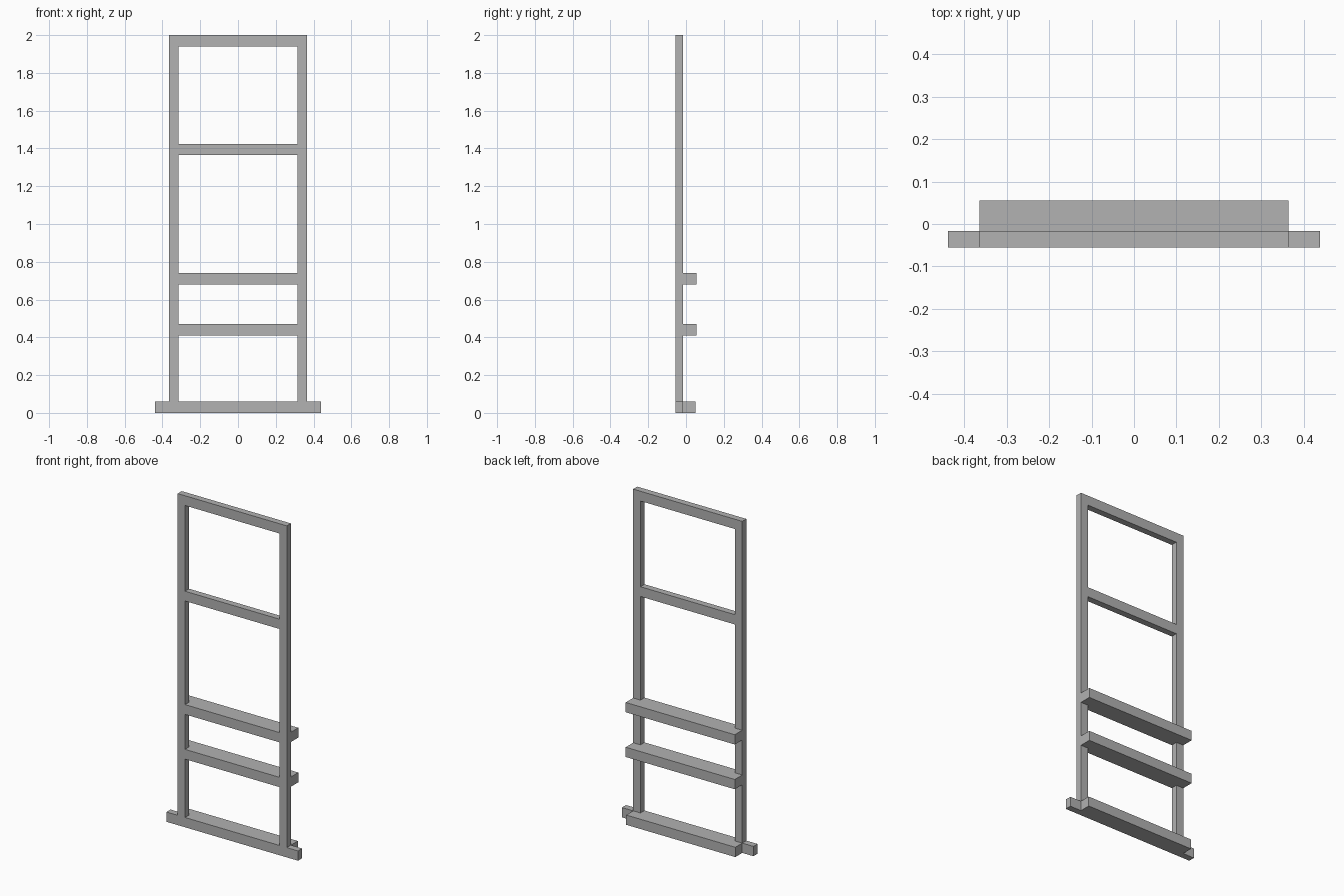
import bpy
import bmesh

if "Cube" in bpy.data.objects:
    bpy.data.objects.remove(bpy.data.objects["Cube"], do_unlink=True)

GREY = (0.445, 0.445, 0.445, 1)
mat = bpy.data.materials.new("plain grey")
mat.use_nodes = True
mat.diffuse_color = GREY
mat.node_tree.nodes["Principled BSDF"].inputs["Base Color"].default_value = GREY

FRONT, BACK = -0.055, -0.016        # depth of the upright frame
OUTER, INNER = 0.364, 0.315         # outer and inner edges of the stiles
BAR = 0.059                         # height of every bar


def slab(name, outline, z0, z1):
    """Extrude a plan outline from z0 up to z1."""
    bm = bmesh.new()
    face = bm.faces.new([bm.verts.new((x, y, z0)) for x, y in outline])
    top = bmesh.ops.extrude_face_region(bm, geom=[face])["geom"]
    bmesh.ops.translate(bm, vec=(0, 0, z1 - z0),
                        verts=[v for v in top if isinstance(v, bmesh.types.BMVert)])
    bmesh.ops.recalc_face_normals(bm, faces=bm.faces)
    mesh = bpy.data.meshes.new(name)
    bm.to_mesh(mesh)
    bm.free()
    mesh.materials.append(mat)
    obj = bpy.data.objects.new(name, mesh)
    bpy.context.collection.objects.link(obj)
    return obj


def rect(x0, x1, y0, y1):
    return [(x0, y0), (x1, y0), (x1, y1), (x0, y1)]


def stepped(front_half, back_half, back_y):
    """Plan whose width changes at the back of the frame."""
    right = [(front_half, FRONT), (front_half, BACK),
             (back_half, BACK), (back_half, back_y)]
    return right + [(-x, y) for x, y in reversed(right)]


# Uprights
for side, name in ((1, "left_stile"), (-1, "right_stile")):
    x0, x1 = sorted((side * INNER, side * OUTER))
    slab(name, rect(x0, x1, FRONT, BACK), BAR, 2)

# Thin rails between the uprights
for name, z in (("top_rail", 2 - BAR), ("upper_rail", 1.365)):
    slab(name, rect(-INNER, INNER, FRONT, BACK), z, z + BAR)

# Deep rails notched around the uprights
for name, z in (("middle_shelf", 0.681), ("lower_shelf", 0.411)):
    slab(name, stepped(INNER, OUTER, 0.055), z, z + BAR)

# Foot with a wide front bar and a narrower back block
slab("base", stepped(0.439, OUTER, 0.05), 0, BAR)
